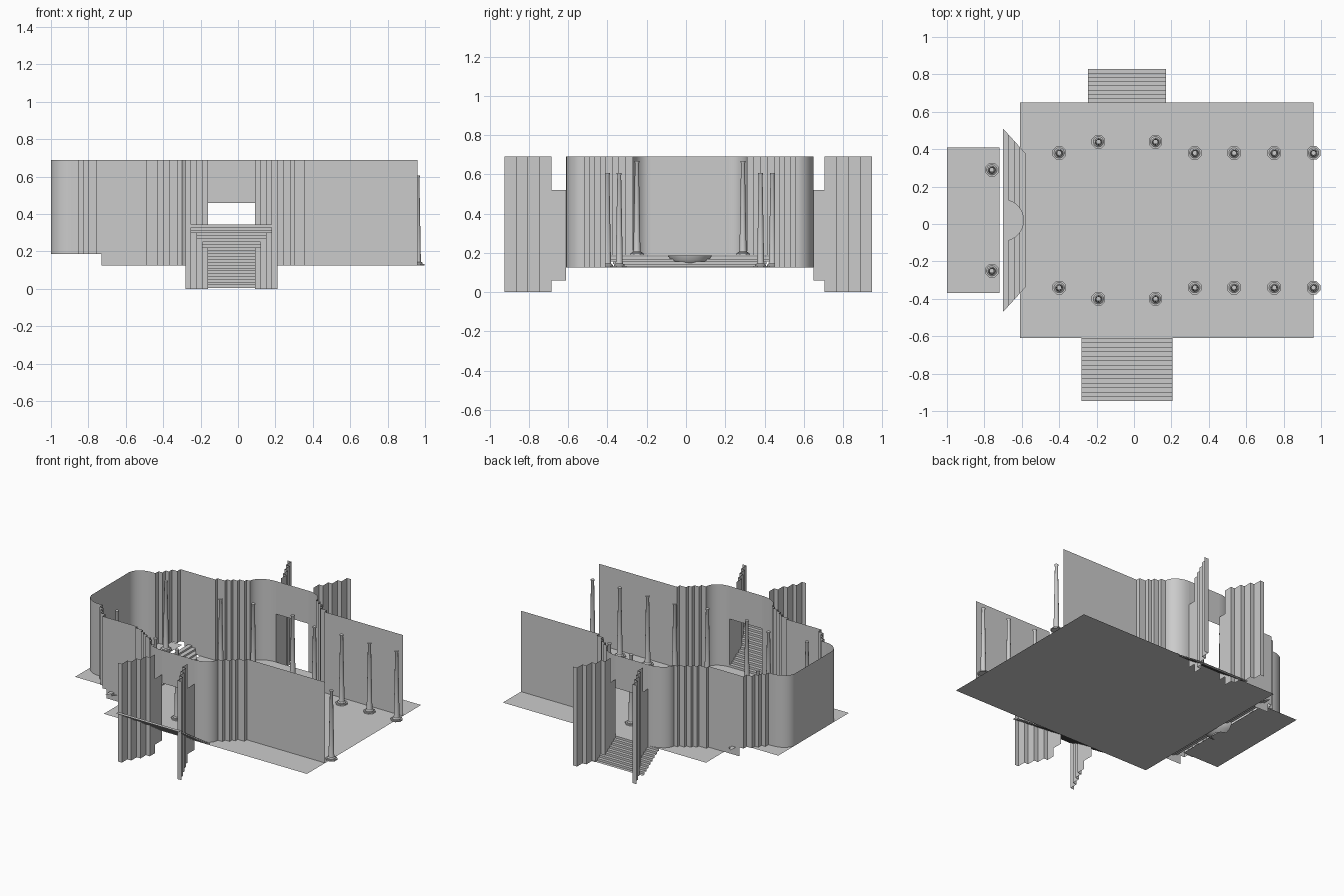
import bpy, bmesh, math

if "Cube" in bpy.data.objects:
    bpy.data.objects.remove(bpy.data.objects["Cube"])

CY = 0.02            # long axis of the hall
TOP = 0.69
FLOOR, APSE = 0.125, 0.187
DOOR = (-0.16, 0.09)


def finish(name, bm, smooth=False):
    bmesh.ops.remove_doubles(bm, verts=bm.verts, dist=1e-5)
    me = bpy.data.meshes.new(name)
    bm.to_mesh(me)
    bm.free()
    ob = bpy.data.objects.new(name, me)
    bpy.context.collection.objects.link(ob)
    if smooth:
        bpy.ops.object.select_all(action='DESELECT')
        ob.select_set(True)
        bpy.context.view_layer.objects.active = ob
        bpy.ops.object.shade_smooth_by_angle(angle=math.radians(30))
    return ob


def face(bm, pts):
    return bm.faces.new([bm.verts.new(p) for p in pts])


def sheet(name, path, z0, z1, smooth=False):
    """Thin vertical wall standing on a plan path."""
    bm = bmesh.new()
    for (ax, ay), (bx, by) in zip(path, path[1:]):
        face(bm, [(ax, ay, z0), (bx, by, z0), (bx, by, z1), (ax, ay, z1)])
    return finish(name, bm, smooth)


def plate(name, x0, x1, y0, y1, z):
    bm = bmesh.new()
    face(bm, [(x0, y0, z), (x1, y0, z), (x1, y1, z), (x0, y1, z)])
    return finish(name, bm)


def zigzag(xs, t0, t1):
    """Stepped pilasters: move across, then along."""
    n = len(xs) - 1
    pts = [(xs[0], t0)]
    for i in range(n):
        t = t0 + (t1 - t0) * (i + 1) / n
        pts += [(xs[i], t), (xs[i + 1], t)]
    return pts


def arc(a, b, along_x_first, n=10):
    """Quarter ellipse from a to b."""
    pts = []
    for i in range(1, n + 1):
        u = math.pi / 2 * i / n
        s, c = math.sin(u), 1 - math.cos(u)
        fx, fy = (s, c) if along_x_first else (c, s)
        pts.append((a[0] + (b[0] - a[0]) * fx, a[1] + (b[1] - a[1]) * fy))
    return pts


# Plan of half the hall wall: (x, distance from axis)
nave = [(0.96, 0.43)] + zigzag([0.355, 0.305, 0.28, 0.245, 0.21], 0.43, 0.54)
nave += arc((0.21, 0.54), (DOOR[1], 0.63), False)
bay = [(-0.73, 0.43)] + zigzag([-0.49, -0.43, -0.40, -0.365, -0.325, -0.30], 0.43, 0.54)
bay += arc((-0.30, 0.54), (DOOR[0], 0.63), False)
apse = [(-0.73, 0.43)] + zigzag([-0.76, -0.80, -0.825, -0.855, -0.885], 0.43, 0.29)
apse += arc((-0.885, 0.29), (-1.0, 0.2), True)

# Floors
plate("nave_floor", -0.61, 0.96, -0.61, 0.65, FLOOR)
plate("apse_floor", -1.0, -0.72, -0.37, 0.41, APSE)


def stairs(name, x0, x1, ya, za, yb, zb, n):
    """Thin stepped sheet between two levels."""
    bm = bmesh.new()
    dy, dz = (yb - ya) / n, (zb - za) / n
    for i in range(n):
        y, z = ya + dy * i, za + dz * i
        face(bm, [(x0, y, z), (x1, y, z), (x1, y, z + dz), (x0, y, z + dz)])
        face(bm, [(x0, y, z + dz), (x1, y, z + dz), (x1, y + dy, z + dz), (x0, y + dy, z + dz)])
    return finish(name, bm)


stairs("front_stairs", -0.28, 0.205, -0.61, FLOOR, -0.947, 0.345, 14)
stairs("back_stairs", -0.245, 0.17, 0.65, FLOOR, 0.83, 0.005, 8)

for side, label in ((-1, "front"), (1, "back")):
    def place(path):
        return [(x, CY + side * t) for x, t in path]
    # Hall walls
    sheet(label + "_nave_wall", place(nave), FLOOR, TOP, True)
    sheet(label + "_bay_wall", place(bay), FLOOR, TOP, True)
    sheet(label + "_apse_wall", place(apse), APSE, TOP, True)
    sheet(label + "_lintel", place([(DOOR[0], 0.63), (DOOR[1], 0.63)]), 0.46, TOP)
    # Doorway sides and splayed portal jambs
    y_in, y_out = (-0.685, -0.924) if side < 0 else (0.705, 0.946)
    for x, d, hand in ((DOOR[0], -1, "left"), (DOOR[1], 1, "right")):
        sheet(f"{label}_{hand}_door_side", [(x, CY + side * 0.63), (x, y_in)], 0.06, 0.52)
        sheet(f"{label}_{hand}_jamb",
              zigzag([x + d * 0.03 * i for i in range(5)], y_in, y_out), 0.0, TOP)

sheet("apse_end_wall", [(-1.0, CY - 0.2), (-1.0, CY + 0.2)], APSE, TOP)

# Chancel steps, narrowing toward the nave
bm = bmesh.new()
N = 5
for k in range(N):
    xa, xb = -0.70 + 0.03 * k, -0.67 + 0.03 * k
    wa, wb = 0.49 - 0.033 * k, 0.457 - 0.033 * k
    z = APSE - (APSE - FLOOR) * (k + 0.5) / N
    zl = z - (APSE - FLOOR) / N if k < N - 1 else FLOOR
    face(bm, [(xa, CY - wa, z), (xb, CY - wb, z), (xb, CY + wb, z), (xa, CY + wa, z)])
    face(bm, [(xb, CY - wb, zl), (xb, CY + wb, zl), (xb, CY + wb, z), (xb, CY - wb, z)])
finish("chancel_steps", bm)

# Half-round bowl-shaped dais
bm = bmesh.new()
profile = [(0.0, APSE), (0.112, APSE), (0.105, 0.165), (0.085, 0.143), (0.055, FLOOR + 0.001)]
SEG = 20
for i in range(SEG):
    a, b = (-math.pi / 2 + math.pi * j / SEG for j in (i, i + 1))

    def at(r, z, u):
        return (-0.70 + r * math.cos(u), CY + r * math.sin(u), z)
    face(bm, [at(0, APSE, 0), at(*profile[1], a), at(*profile[1], b)])
    for p, q in zip(profile[1:], profile[2:]):
        face(bm, [at(*p, a), at(*q, a), at(*q, b), at(*p, b)])
finish("dais", bm, True)


def column(name, x, y, z):
    """Tapered shaft on an octagonal plinth and a moulded base."""
    bm = bmesh.new()
    rings = [(0.039, 0, 8), (0.039, 0.009, 8), None,
             (0.028, 0.009, 16), (0.028, 0.014, 16), (0.020, 0.020, 16),
             (0.018, 0.03, 16), (0.010, 0.47, 16), (0.013, 0.476, 16), (0.013, 0.482, 16)]
    prev = None
    for ring in rings:
        if ring is None:
            bm.faces.new(prev)
            prev = None
            continue
        r, h, n = ring
        cur = [bm.verts.new((x + r * math.cos(2 * math.pi * (i + 0.5) / n),
                             y + r * math.sin(2 * math.pi * (i + 0.5) / n), z + h))
               for i in range(n)]
        if prev:
            for i in range(n):
                j = (i + 1) % n
                bm.faces.new([prev[i], prev[j], cur[j], cur[i]])
        prev = cur
    bm.faces.new(prev)
    finish(name, bm, True)


# Colonnade: (x, distance from axis, base height)
spots = [(-0.76, 0.27, APSE), (-0.40, 0.36, FLOOR), (-0.19, 0.42, FLOOR), (0.115, 0.42, FLOOR)]
spots += [(x, 0.36, FLOOR) for x in (0.325, 0.535, 0.75, 0.96)]
for i, (x, t, z) in enumerate(spots):
    for side, label in ((-1, "front"), (1, "back")):
        column(f"{label}_column_{i + 1}", x, CY + side * t, z)
